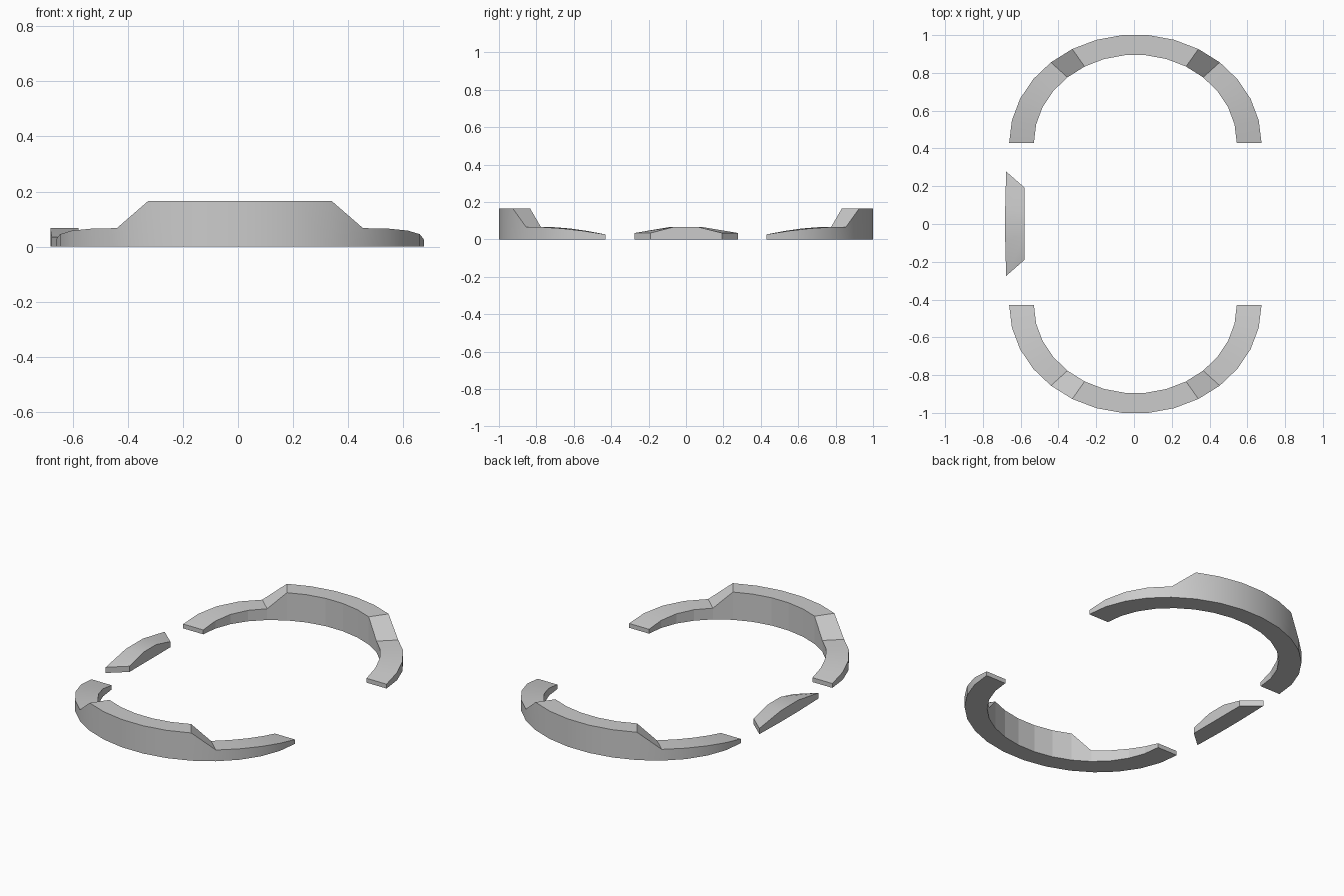
import bpy, math

if "Cube" in bpy.data.objects:
    bpy.data.objects.remove(bpy.data.objects["Cube"])


def sweep(name, sections):
    """Solid through sections of (outer_xy, inner_xy, top_z), standing on z = 0."""
    verts, faces = [], []
    for (ox, oy), (ix, iy), z in sections:
        verts += [(ox, oy, 0), (ox, oy, z), (ix, iy, z), (ix, iy, 0)]
    for i in range(len(sections) - 1):
        a, b = i * 4, i * 4 + 4
        for k in range(4):
            n = (k + 1) % 4
            faces.append((a + k, b + k, b + n, a + n))
    e = len(verts) - 4
    faces += [(0, 1, 2, 3), (e + 3, e + 2, e + 1, e)]
    mesh = bpy.data.meshes.new(name)
    mesh.from_pydata(verts, [], faces)
    obj = bpy.data.objects.new(name, mesh)
    bpy.context.collection.objects.link(obj)
    # consistent outward normals
    bpy.ops.object.select_all(action='DESELECT')
    obj.select_set(True)
    bpy.context.view_layer.objects.active = obj
    bpy.ops.object.mode_set(mode='EDIT')
    bpy.ops.mesh.select_all(action='SELECT')
    bpy.ops.mesh.normals_make_consistent(inside=False)
    bpy.ops.object.mode_set(mode='OBJECT')
    bpy.ops.object.shade_smooth_by_angle(angle=math.radians(20))
    # inner wall stays faceted
    for i in range(len(sections) - 1):
        obj.data.polygons[i * 4 + 2].use_smooth = False
    return obj


# Curved end kerbs: low tapering tips with a tall middle
CX, CY = 0.007, 0.43
TIP_HEIGHTS = [0.026, 0.045, 0.058, 0.065, 0.067]
for name, side in (("front_kerb", -1), ("back_kerb", 1)):
    sections = []
    for i in range(16):
        t = math.radians(12 * i)
        c, s = math.cos(t), math.sin(t)
        from_tip = min(i, 15 - i)
        z = TIP_HEIGHTS[from_tip] if from_tip < 5 else 0.165
        sections.append(((CX + 0.668 * c, side * (CY + 0.573 * s)),
                         (CX + 0.537 * c, side * (CY + 0.466 * s)), z))
    sweep(name, sections)

# Left side kerb: short block with sloped, mitred ends
sweep("left_kerb", [
    ((-0.677, -0.275), (-0.58, -0.19), 0.034),
    ((-0.682, -0.08), (-0.58, -0.06), 0.067),
    ((-0.682, 0.08), (-0.58, 0.06), 0.067),
    ((-0.677, 0.278), (-0.58, 0.193), 0.034),
])
